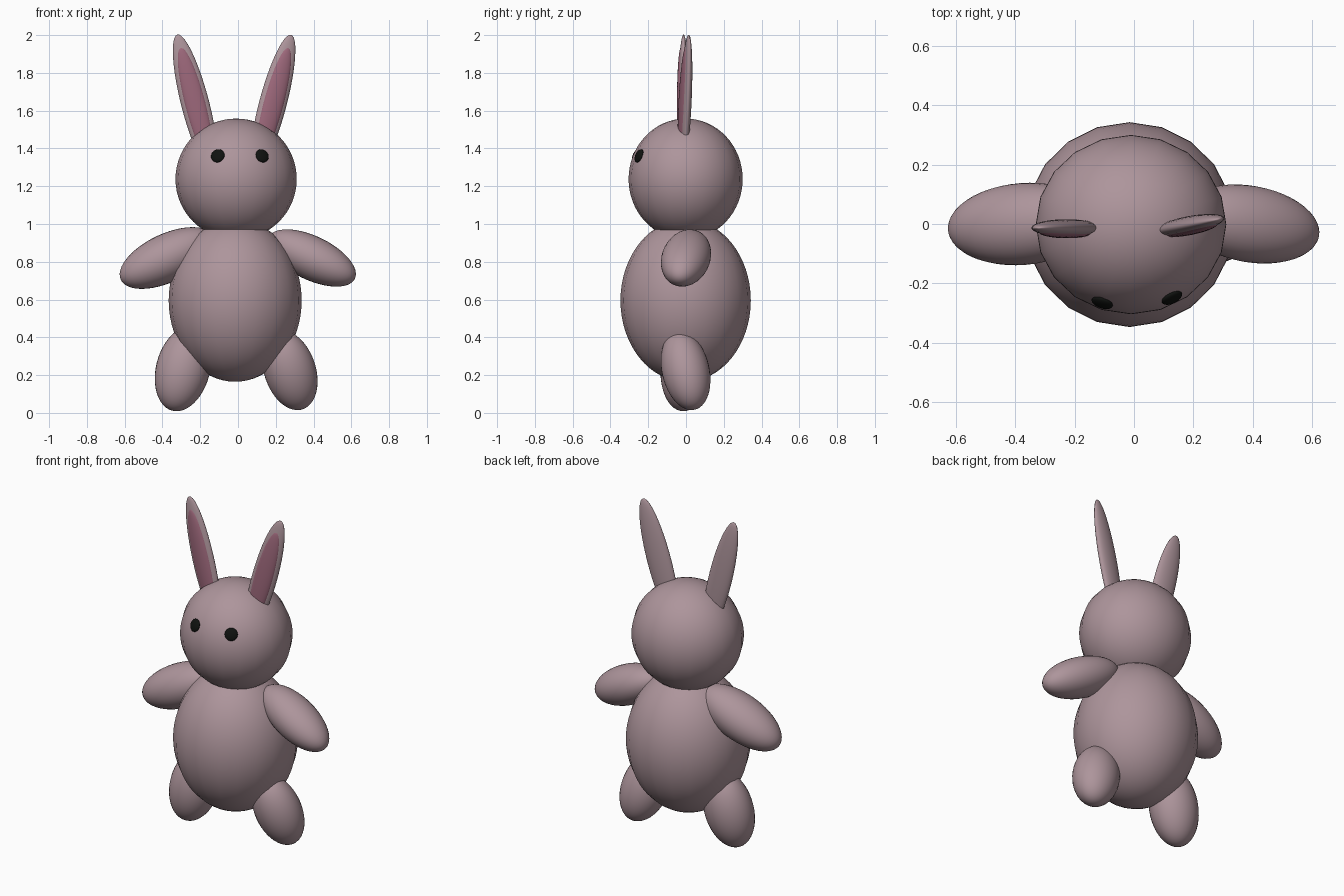
import bpy
import bmesh
from mathutils import Vector, Matrix

if "Cube" in bpy.data.objects:
    bpy.data.objects.remove(bpy.data.objects["Cube"])


def material(name, rgb):
    m = bpy.data.materials.new(name)
    m.diffuse_color = (*rgb, 1)
    m.use_nodes = True
    m.node_tree.nodes["Principled BSDF"].inputs["Base Color"].default_value = m.diffuse_color
    return m


FUR = material("mauve", (0.42, 0.30, 0.33))
PINK = material("inner_pink", (0.34, 0.14, 0.20))
BLACK = material("black", (0.005, 0.006, 0.005))


def ellipsoid(name, center, radii, mat, axis=(0, 0, 1), side=(1, 0, 0), segments=32, rings=24):
    """Smooth ellipsoid: local z follows axis, local x lies close to side."""
    z = Vector(axis).normalized()
    x = Vector(side)
    x = (x - z * x.dot(z)).normalized()
    rot = Matrix((x, z.cross(x), z)).transposed().to_4x4()
    bm = bmesh.new()
    bmesh.ops.create_uvsphere(bm, u_segments=segments, v_segments=rings, radius=1,
                              matrix=rot @ Matrix.Diagonal((*radii, 1)))
    for f in bm.faces:
        f.smooth = True
    mesh = bpy.data.meshes.new(name)
    bm.to_mesh(mesh)
    bm.free()
    mesh.materials.append(mat)
    ob = bpy.data.objects.new(name, mesh)
    ob.location = center
    bpy.context.collection.objects.link(ob)
    return ob


# Torso and head
HEAD, HEAD_R = Vector((-0.01, -0.002, 1.238)), Vector((0.321, 0.302, 0.32))
ellipsoid("body", (-0.015, -0.002, 0.595), (0.352, 0.345, 0.43), FUR, segments=20, rings=32)
ellipsoid("head", HEAD, HEAD_R, FUR, segments=20, rings=32)

# Arms, each with its own slight pose
ellipsoid("left_arm", (-0.375, 0, 0.82), (0.138, 0.128, 0.272), FUR, (-1, -0.08, -0.47), (0, 1, 0))
ellipsoid("right_arm", (0.39, 0, 0.82), (0.129, 0.116, 0.256), FUR, (1, -0.17, -0.48), (0, 1, 0))

# Legs
ellipsoid("left_leg", (-0.291, -0.002, 0.233), (0.143, 0.132, 0.229), FUR, (-0.257, -0.08, -1))
ellipsoid("right_leg", (0.275, -0.002, 0.225), (0.137, 0.126, 0.22), FUR, (0.325, 0.23, -1))

# Ears: flat outer shell with a pink inner pad set slightly forward
for label, c, axis, side in (("left", (-0.226, -0.013, 1.635), (-0.259, 0.0, 1), (1, 0, 0)),
                             ("right", (0.184, -0.003, 1.635), (0.265, 0.05, 1), (1, 0.2, 0))):
    ellipsoid(label + "_ear", c, (0.074, 0.029, 0.38), FUR, axis, side)
    s = Vector(side).normalized()
    forward = Vector((s.y, -s.x, 0))
    ellipsoid(label + "_inner_ear", Vector(c) + forward * 0.014,
              (0.056, 0.021, 0.31), PINK, axis, side)

# Eyes: flattened buttons lying on the head surface
for label, x in (("left", -0.107), ("right", 0.128)):
    d = Vector(((x - HEAD.x) / HEAD_R.x, 0, (1.361 - HEAD.z) / HEAD_R.z))
    d.y = -(1 - d.x ** 2 - d.z ** 2) ** 0.5
    normal = Vector([d[i] / HEAD_R[i] for i in range(3)])
    point = HEAD + Vector([d[i] * HEAD_R[i] for i in range(3)])
    ellipsoid(label + "_eye", point, (0.037, 0.037, 0.014), BLACK, normal)
